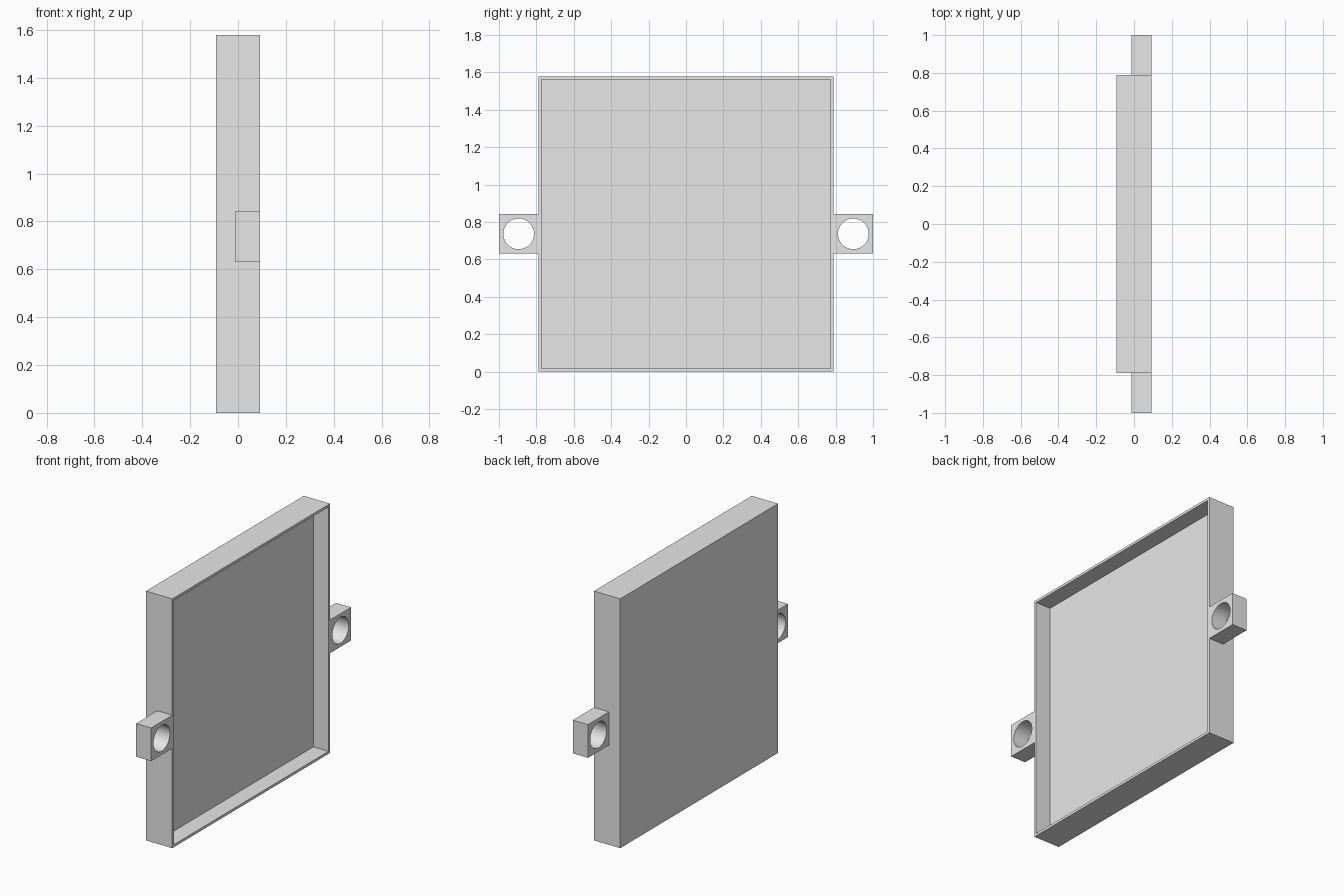
import bpy
import bmesh
from math import radians

if "Cube" in bpy.data.objects:
    bpy.data.objects.remove(bpy.data.objects["Cube"], do_unlink=True)

UNIT = 2 / 95              # body is 75 units square, lugs are 10 units square
BODY = 75 * UNIT
THICK = 0.184
LUG = 10 * UNIT
LUG_DEPTH = 5 * UNIT
WALL = 0.023
LUG_Z = 35 * UNIT
OPEN_X = THICK / 2         # open side of the tray, where the lugs sit flush

grey = bpy.data.materials.new("light grey")
grey.use_nodes = True
colour = (0.8, 0.8, 0.8, 1)
grey.diffuse_color = colour
grey.node_tree.nodes["Principled BSDF"].inputs["Base Color"].default_value = colour


def box(name, size, location):
    bpy.ops.mesh.primitive_cube_add(size=1, location=location)
    ob = bpy.context.object
    ob.name = name
    ob.scale = size
    bpy.ops.object.transform_apply(location=True, rotation=False, scale=True)
    ob.data.materials.append(grey)
    return ob


# Square tray, with the +x face inset and sunk to leave a thin rim
tray = box("tray", (THICK, BODY, BODY), (0, 0, BODY / 2))
bm = bmesh.new()
bm.from_mesh(tray.data)
bm.normal_update()
face = max(bm.faces, key=lambda f: f.normal.x)
bmesh.ops.inset_region(bm, faces=[face], thickness=WALL)
floor = bmesh.ops.extrude_discrete_faces(bm, faces=[face])["faces"][0]
bmesh.ops.translate(bm, verts=floor.verts, vec=(-LUG_DEPTH, 0, 0))
bmesh.ops.recalc_face_normals(bm, faces=bm.faces)
bm.to_mesh(tray.data)
bm.free()

# Mounting lugs with round through holes on both sides
for name, side in (("front_lug", -1), ("back_lug", 1)):
    centre = (OPEN_X - LUG_DEPTH / 2, side * (BODY + LUG) / 2, LUG_Z)
    lug = box(name, (LUG_DEPTH, LUG, LUG), centre)
    bpy.ops.mesh.primitive_cylinder_add(vertices=64, radius=0.082, depth=0.4,
                                        location=centre, rotation=(0, radians(90), 0))
    cutter = bpy.context.object
    cutter.hide_render = True
    cutter.data.materials.append(grey)
    hole = lug.modifiers.new("hole", 'BOOLEAN')
    hole.operation = 'DIFFERENCE'
    hole.solver = 'EXACT'
    hole.object = cutter
    bpy.ops.object.select_all(action='DESELECT')
    lug.select_set(True)
    bpy.context.view_layer.objects.active = lug
    bpy.ops.object.modifier_apply(modifier=hole.name)
    bpy.data.objects.remove(cutter, do_unlink=True)
    bpy.ops.object.shade_smooth_by_angle(angle=radians(30))
